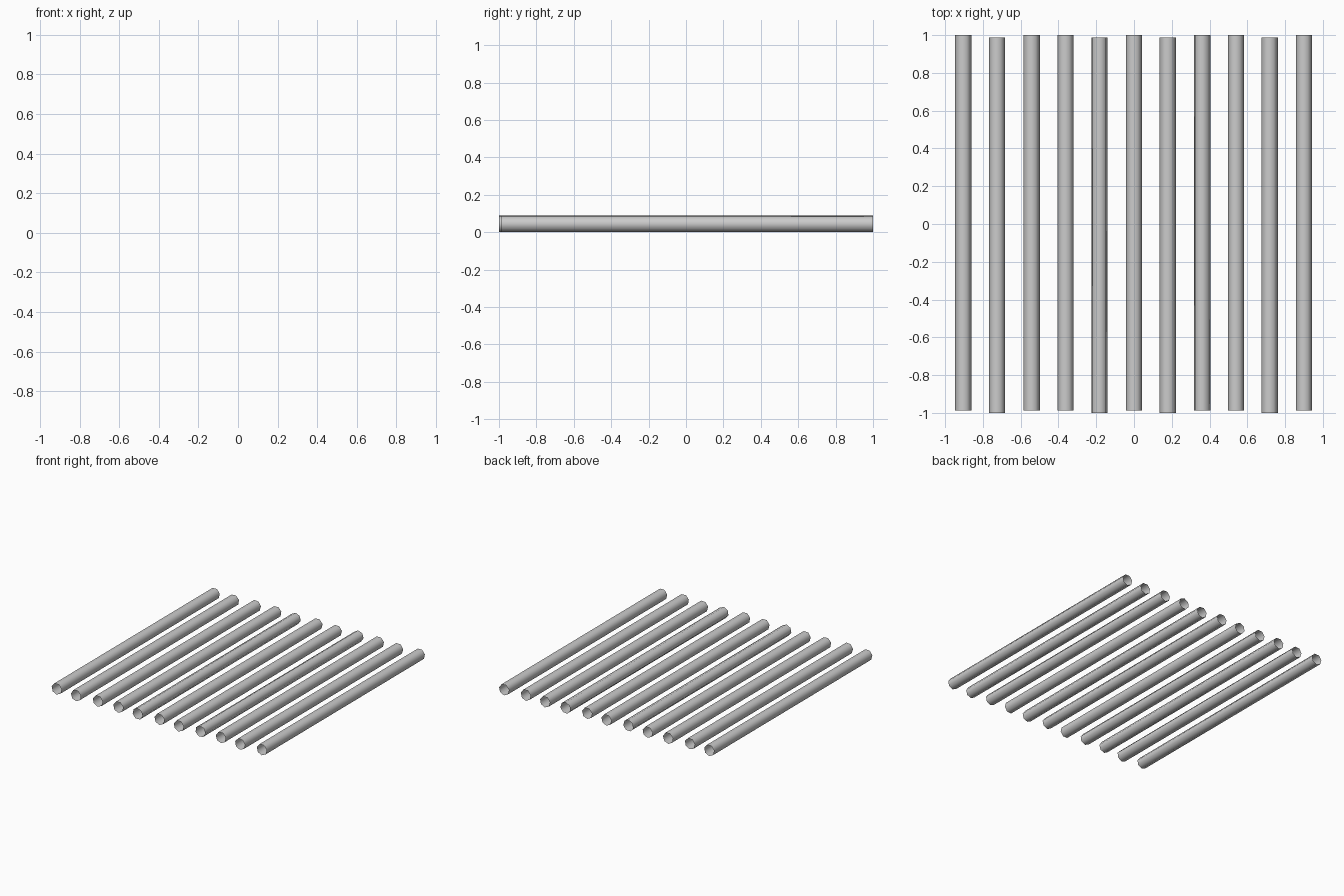
import bpy, bmesh
from math import sin, cos, radians, pi

if "Cube" in bpy.data.objects:
    bpy.data.objects.remove(bpy.data.objects["Cube"])

SIDES, R, LENGTH = 7, 0.0443, 1.987
SHIFT = 1 - LENGTH / 2          # small end-to-end stagger between pipes

# per pipe: x centre, direction of stagger, roll of the seven-sided section (degrees)
PIPES = [(-0.904, 1, 270), (-0.725, -1, 275), (-0.542, 1, 266), (-0.362, 1, 272),
         (-0.183, -1, 92), (0.0, 1, 270), (0.179, -1, 268), (0.36, 1, 95),
         (0.54, 1, 272), (0.718, -1, 267), (0.9, 1, 270)]


def pipe(name, x, side, roll):
    """Open-ended thin seven-sided tube lying along y."""
    bm = bmesh.new()
    rings = []
    for y in (-LENGTH / 2, LENGTH / 2):
        rings.append([bm.verts.new((R * cos(radians(roll) + 2 * pi * i / SIDES), y,
                                    R * sin(radians(roll) + 2 * pi * i / SIDES)))
                      for i in range(SIDES)])
    a, b = rings
    for i in range(SIDES):
        j = (i + 1) % SIDES
        f = bm.faces.new((a[i], b[i], b[j], a[j]))
        f.smooth = True
    bm.normal_update()
    # make the walls face outwards
    for f in bm.faces:
        c = f.calc_center_median()
        if f.normal.x * c.x + f.normal.z * c.z < 0:
            f.normal_flip()
    mesh = bpy.data.meshes.new(name)
    bm.to_mesh(mesh)
    bm.free()
    ob = bpy.data.objects.new(name, mesh)
    ob.location = (x, side * SHIFT, R)
    bpy.context.collection.objects.link(ob)


# row of parallel pipes
for n, (x, side, roll) in enumerate(PIPES):
    pipe(f"pipe_{n + 1}", x, side, roll)
